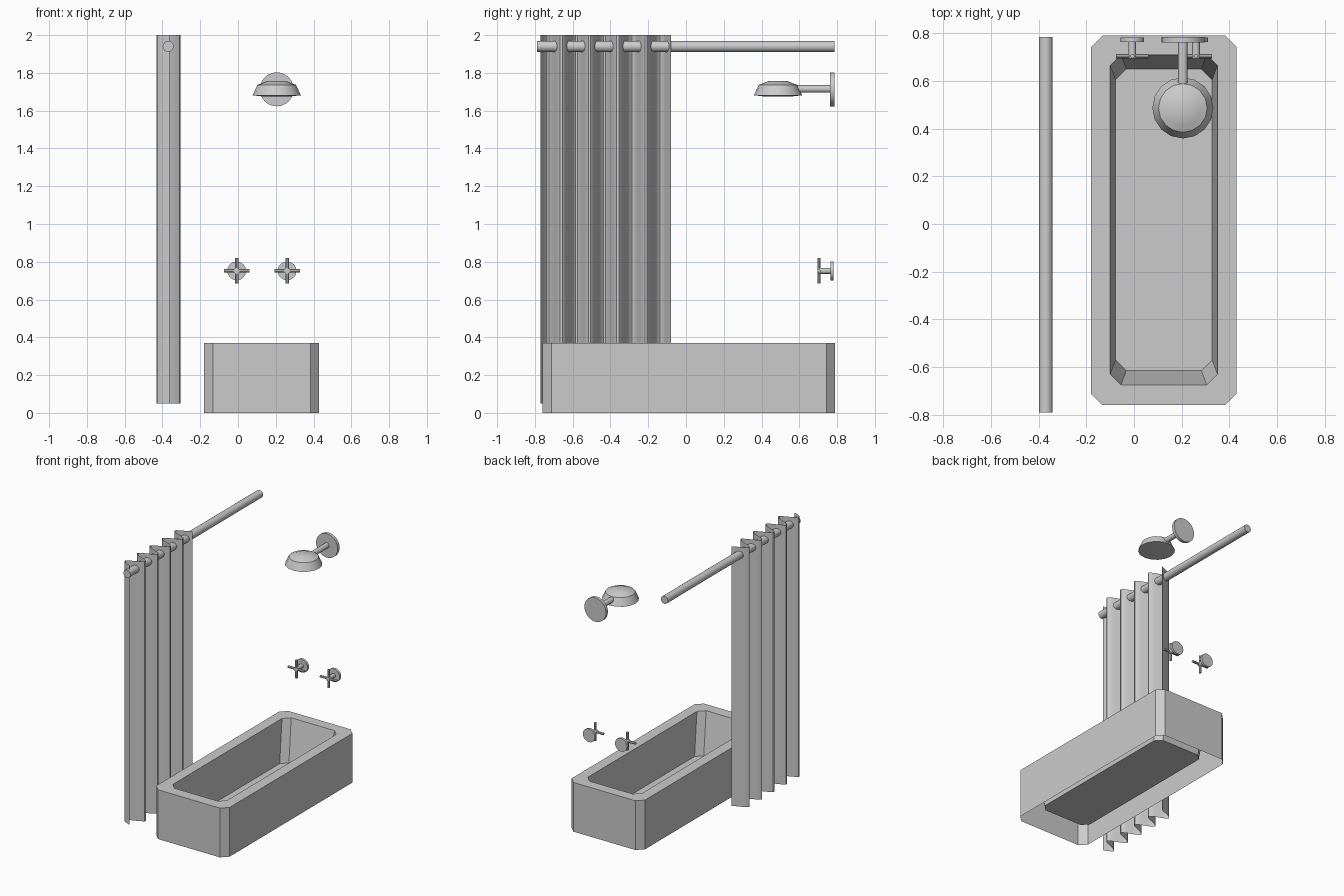
import bpy, bmesh, math
from mathutils import Vector

if "Cube" in bpy.data.objects:
    bpy.data.objects.remove(bpy.data.objects["Cube"])


def make_object(name, bm, smooth=False):
    mesh = bpy.data.meshes.new(name)
    bm.to_mesh(mesh)
    bm.free()
    ob = bpy.data.objects.new(name, mesh)
    bpy.context.collection.objects.link(ob)
    if smooth:
        bpy.ops.object.select_all(action='DESELECT')
        ob.select_set(True)
        bpy.context.view_layer.objects.active = ob
        bpy.ops.object.shade_smooth_by_angle(angle=math.radians(35))
    return ob


def rod(name, a, b, r, sides=16):
    """Closed cylinder from point a to point b."""
    a, b = Vector(a), Vector(b)
    bm = bmesh.new()
    bmesh.ops.create_cone(bm, cap_ends=True, segments=sides, radius1=r, radius2=r,
                          depth=(b - a).length)
    turn = (b - a).to_track_quat('Z', 'Y').to_matrix().to_4x4()
    bm.transform(turn)
    bmesh.ops.translate(bm, verts=bm.verts, vec=(a + b) / 2)
    return make_object(name, bm, True)


def stack(bm, rings):
    """Skin consecutive rings of points; returns the vertex rings."""
    rows = [[bm.verts.new(p) for p in ring] for ring in rings]
    for lo, hi in zip(rows, rows[1:]):
        for i in range(len(lo)):
            j = (i + 1) % len(lo)
            bm.faces.new((lo[i], lo[j], hi[j], hi[i]))
    return rows


def cut_rect(x0, x1, y0, y1, z, c):
    """Rectangle with chamfered corners, counter-clockwise."""
    return [(x0 + c, y0, z), (x1 - c, y0, z), (x1, y0 + c, z), (x1, y1 - c, z),
            (x1 - c, y1, z), (x0 + c, y1, z), (x0, y1 - c, z), (x0, y0 + c, z)]


# Bathtub: outer wall, rim and tapered basin, open underneath
bm = bmesh.new()
rows = stack(bm, [
    cut_rect(-0.18, 0.43, -0.76, 0.79, 0.0, 0.047),
    cut_rect(-0.18, 0.43, -0.76, 0.79, 0.37, 0.047),
    cut_rect(-0.10, 0.35, -0.675, 0.71, 0.37, 0.045),
    cut_rect(-0.077, 0.328, -0.615, 0.65, 0.06, 0.045)])
bm.faces.new(rows[-1])
make_object("bathtub", bm)

# Curtain: a thin wavy sheet hung through the rod
bm = bmesh.new()
steps, y0, y1, period = 60, -0.77, -0.08, 0.1485
last = None
for i in range(steps + 1):
    y = y0 + (y1 - y0) * i / steps
    x = -0.368 + 0.063 * math.cos(2 * math.pi * (y + 0.657) / period)
    pair = [bm.verts.new((x, y, z)) for z in (0.05, 2.0)]
    if last:
        bm.faces.new((last[0], pair[0], pair[1], last[1]))
    last = pair
make_object("curtain", bm, True)

rod("curtain_rod", (-0.37, -0.79, 1.94), (-0.37, 0.785, 1.94), 0.029)

# Shower head: lathed profile on a wall plate and arm
profile = [(0.08, 1.676), (0.115, 1.68), (0.128, 1.68), (0.102, 1.737),
           (0.078, 1.745), (0.05, 1.757)]
hx, hy, n = 0.205, 0.487, 16
bm = bmesh.new()
rows = stack(bm, [[(hx + r * math.cos(2 * math.pi * k / n),
                    hy + r * math.sin(2 * math.pi * k / n), z) for k in range(n)]
                  for r, z in profile])
bm.faces.new(rows[0][::-1])
bm.faces.new(rows[-1])
make_object("shower_head", bm, True)
rod("shower_arm", (hx, 0.58, 1.715), (hx, 0.77, 1.715), 0.02)
rod("shower_wall_plate", (hx, 0.762, 1.713), (hx, 0.785, 1.713), 0.09, 24)

# Taps: wall plate, stem and cross handle
for side, x in (("left", -0.007), ("right", 0.26)):
    z = 0.752
    rod(side + "_tap_plate", (x, 0.764, z), (x, 0.782, z), 0.05)
    rod(side + "_tap_stem", (x, 0.695, z), (x, 0.77, z), 0.016)
    rod(side + "_tap_bar_across", (x - 0.068, 0.704, z), (x + 0.068, 0.704, z), 0.009, 8)
    rod(side + "_tap_bar_upright", (x, 0.704, z - 0.068), (x, 0.704, z + 0.068), 0.009, 8)
